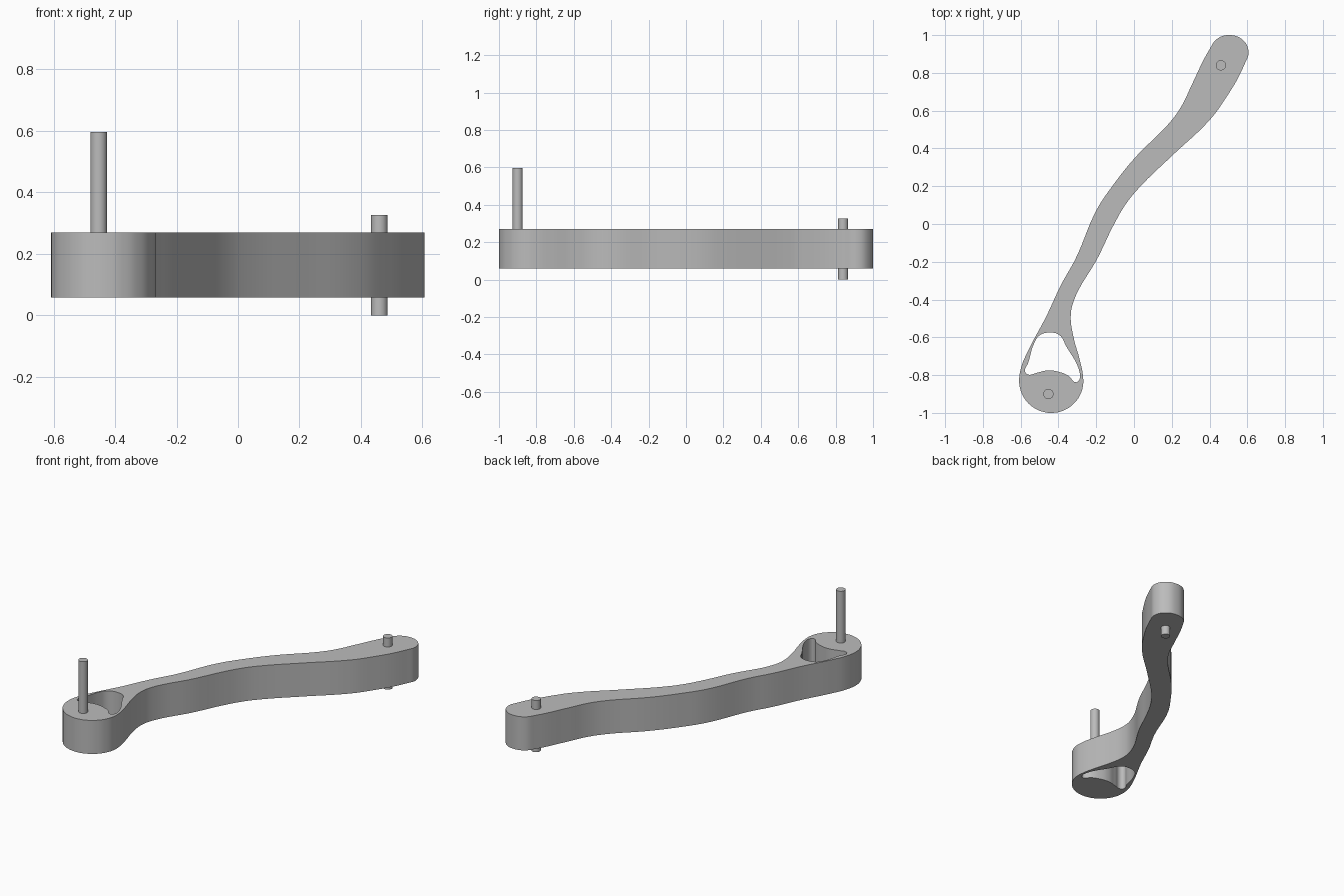
import bpy
import math

cube = bpy.data.objects.get("Cube")
if cube:
    bpy.data.objects.remove(cube, do_unlink=True)

# One plain grey for every part
grey = bpy.data.materials.new("plain grey")
grey.use_nodes = True
colour = (0.5, 0.5, 0.5, 1)
grey.diffuse_color = colour
grey.node_tree.nodes["Principled BSDF"].inputs["Base Color"].default_value = colour


def finish(obj, name):
    obj.name = name
    obj.data.name = name
    obj.data.materials.clear()
    obj.data.materials.append(grey)
    bpy.ops.object.select_all(action="DESELECT")
    obj.select_set(True)
    bpy.context.view_layer.objects.active = obj
    bpy.ops.object.shade_smooth_by_angle(angle=math.radians(35))


def add_loop(curve, points):
    """Add a closed smooth outline through the points."""
    spline = curve.splines.new("BEZIER")
    spline.bezier_points.add(len(points) - 1)
    for knot, (x, y) in zip(spline.bezier_points, points):
        knot.co = (x, y, 0)
        knot.handle_left_type = knot.handle_right_type = "AUTO"
    spline.use_cyclic_u = True
    spline.resolution_u = 8


def plate(name, loops, bottom, top):
    """Extrude filled outlines; inner loops become openings."""
    curve = bpy.data.curves.new(name, "CURVE")
    curve.dimensions = "2D"
    curve.fill_mode = "BOTH"
    curve.extrude = (top - bottom) / 2
    for points in loops:
        add_loop(curve, points)
    obj = bpy.data.objects.new(name, curve)
    bpy.context.collection.objects.link(obj)
    obj.location.z = (top + bottom) / 2
    bpy.ops.object.select_all(action="DESELECT")
    obj.select_set(True)
    bpy.context.view_layer.objects.active = obj
    bpy.ops.object.convert(target="MESH")
    obj = bpy.context.view_layer.objects.active
    # Weld the caps to the walls
    bpy.ops.object.mode_set(mode="EDIT")
    bpy.ops.mesh.select_all(action="SELECT")
    bpy.ops.mesh.remove_doubles(threshold=0.0005)
    bpy.ops.mesh.normals_make_consistent(inside=False)
    bpy.ops.object.mode_set(mode="OBJECT")
    finish(obj, name)


def pin(name, x, y, bottom, top):
    bpy.ops.mesh.primitive_cylinder_add(
        vertices=32, radius=0.027, depth=top - bottom,
        location=(x, y, (top + bottom) / 2))
    finish(bpy.context.object, name)


# Round front head, as an arc from its right shoulder to its left one
head = [(-0.438 + 0.17 * math.cos(math.radians(a)),
         -0.83 + 0.17 * math.sin(math.radians(a)))
        for a in range(-180, 11, 19)]

# Wavy arm, up its left edge, round the far tip and back down
arm = [(-0.287, -0.72), (-0.32, -0.6), (-0.335, -0.49), (-0.32, -0.41),
       (-0.19, -0.175), (-0.105, 0), (-0.04, 0.11), (0.03, 0.195),
       (0.2, 0.36), (0.4, 0.55), (0.465, 0.635), (0.585, 0.845),
       (0.606, 0.915), (0.575, 0.975), (0.505, 1), (0.44, 0.98),
       (0.4, 0.925), (0.305, 0.735), (0.255, 0.63), (0.2, 0.55),
       (0, 0.345), (-0.115, 0.2), (-0.195, 0.08), (-0.31, -0.185),
       (-0.385, -0.32), (-0.465, -0.49), (-0.56, -0.67), (-0.596, -0.755)]

# Rounded triangular opening behind the head
opening = [(-0.45, -0.575), (-0.395, -0.588), (-0.36, -0.645),
           (-0.287, -0.79), (-0.289, -0.823), (-0.307, -0.838),
           (-0.345, -0.805), (-0.39, -0.785), (-0.455, -0.775),
           (-0.515, -0.788), (-0.56, -0.797), (-0.577, -0.78),
           (-0.56, -0.735), (-0.53, -0.635), (-0.5, -0.59)]

plate("arm_body", [head + arm, opening], 0.058, 0.27)
pin("pivot_pin", 0.46, 0.84, 0, 0.327)
pin("tall_pin", -0.453, -0.9, 0.2, 0.597)
